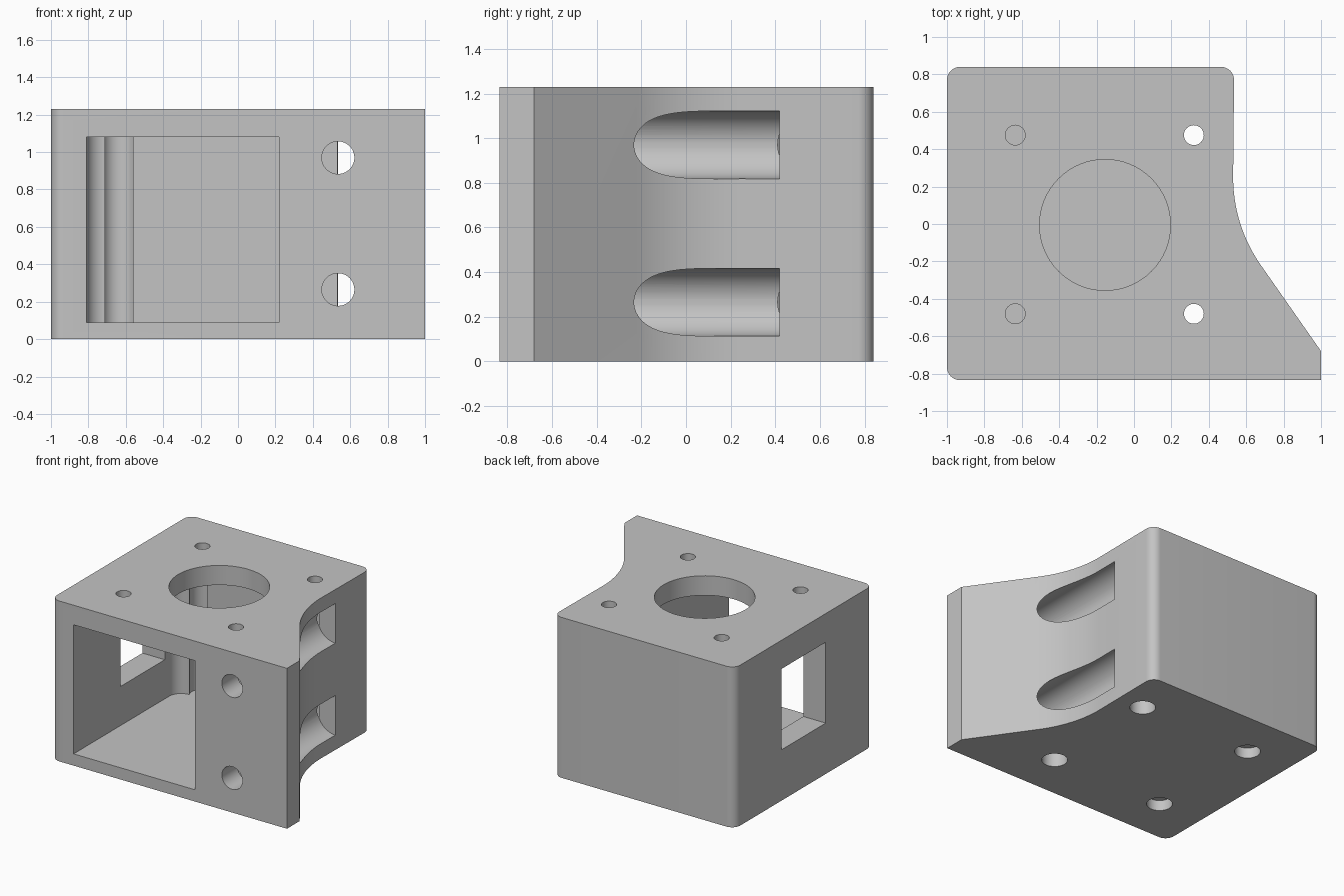
import bpy, bmesh
from math import radians, cos, sin
from mathutils import Vector, Matrix

cube = bpy.data.objects.get("Cube")
if cube:
    bpy.data.objects.remove(cube, do_unlink=True)

grey = bpy.data.materials.new("plain grey")
grey.use_nodes = True
GREY = (0.55, 0.55, 0.55, 1)
grey.diffuse_color = GREY
grey.node_tree.nodes["Principled BSDF"].inputs["Base Color"].default_value = GREY


def arc(cx, cy, r, start, end, steps=12):
    angles = [radians(start + (end - start) * i / steps) for i in range(steps + 1)]
    return [(cx + r * cos(a), cy + r * sin(a)) for a in angles]


def prism(name, profile, z0, z1):
    """Extrude a closed xy profile from z0 to z1."""
    bm = bmesh.new()
    face = bm.faces.new([bm.verts.new((x, y, z0)) for x, y in profile])
    top = bmesh.ops.extrude_face_region(bm, geom=[face])["geom"]
    moved = [v for v in top if isinstance(v, bmesh.types.BMVert)]
    bmesh.ops.translate(bm, verts=moved, vec=(0, 0, z1 - z0))
    bmesh.ops.recalc_face_normals(bm, faces=bm.faces)
    mesh = bpy.data.meshes.new(name)
    bm.to_mesh(mesh)
    bm.free()
    mesh.materials.append(grey)
    obj = bpy.data.objects.new(name, mesh)
    bpy.context.scene.collection.objects.link(obj)
    return obj


def bore(name, start, end, r):
    """Round cutter between two points."""
    a, b = Vector(start), Vector(end)
    obj = prism(name, arc(0, 0, r, 0, 360, 64)[:-1], 0, (b - a).length)
    turn = (b - a).to_track_quat("Z", "Y").to_matrix().to_4x4()
    obj.data.transform(Matrix.Translation(a) @ turn)
    return obj


HEIGHT, FLOOR, CEILING = 1.23, 0.09, 1.08
BACK = 0.425

# Body: block with rounded corners and a flared mounting flange
outline = arc(-0.93, -0.765, 0.07, 180, 270)
outline += [(1, -0.835), (1, -0.68)]
outline += arc(1.35, 0.25, 0.82, 215, 180, 24)
outline += arc(0.465, 0.77, 0.07, 0, 90)
outline += arc(-0.93, 0.77, 0.07, 90, 180)
body = prism("bracket_body", outline, 0, HEIGHT)

# Main cavity, open at the front, with a screw groove in its back wall
cavity = [(-0.81, -1), (0.22, -1), (0.22, BACK)]
cavity += arc(-0.635, 0.475, 0.09, -33.7, 213.7, 40)
cavity += arc(-0.71, BACK - 0.1, 0.1, 90, 180)[1:]
cutters = [prism("cavity_cutter", cavity, FLOOR, CEILING)]

# Side window and round top opening
window = [(-1.2, -0.265), (-0.6, -0.265), (-0.6, 0.27), (-1.2, 0.27)]
cutters.append(prism("window_cutter", window, 0.39, 1.01))
cutters.append(bore("top_opening_cutter", (-0.155, -0.005, 0.6), (-0.155, -0.005, 1.4), 0.35))

# Four top screw holes with wide recesses from below
for x, recess_top in ((-0.635, 0.08), (0.32, CEILING)):
    for y in (-0.48, 0.475):
        cutters.append(bore("screw_recess_cutter", (x, y, -0.2), (x, y, recess_top), 0.09))
        cutters.append(bore("screw_hole_cutter", (x, y, 0.9), (x, y, 1.4), 0.053))

# Two flange screws: narrow hole at the front, wide slot along the side
for z in (0.265, 0.97):
    cutters.append(bore("flange_hole_cutter", (0.535, -1, z), (0.535, -0.3, z), 0.087))
    cutters.append(bore("flange_slot_cutter", (0.535, -0.65, z), (0.535, 0.42, z), 0.152))

for cutter in cutters:
    cutter.hide_render = True
    mod = body.modifiers.new(cutter.name, "BOOLEAN")
    mod.operation = "DIFFERENCE"
    mod.solver = "EXACT"
    mod.object = cutter

# Bake the cuts and remove the cutters
bpy.context.view_layer.update()
graph = bpy.context.evaluated_depsgraph_get()
baked = bpy.data.meshes.new_from_object(body.evaluated_get(graph))
body.modifiers.clear()
body.data = baked
for cutter in cutters:
    bpy.data.objects.remove(cutter, do_unlink=True)

bpy.ops.object.select_all(action="DESELECT")
body.select_set(True)
bpy.context.view_layer.objects.active = body
bpy.ops.object.shade_smooth_by_angle(angle=radians(25))
